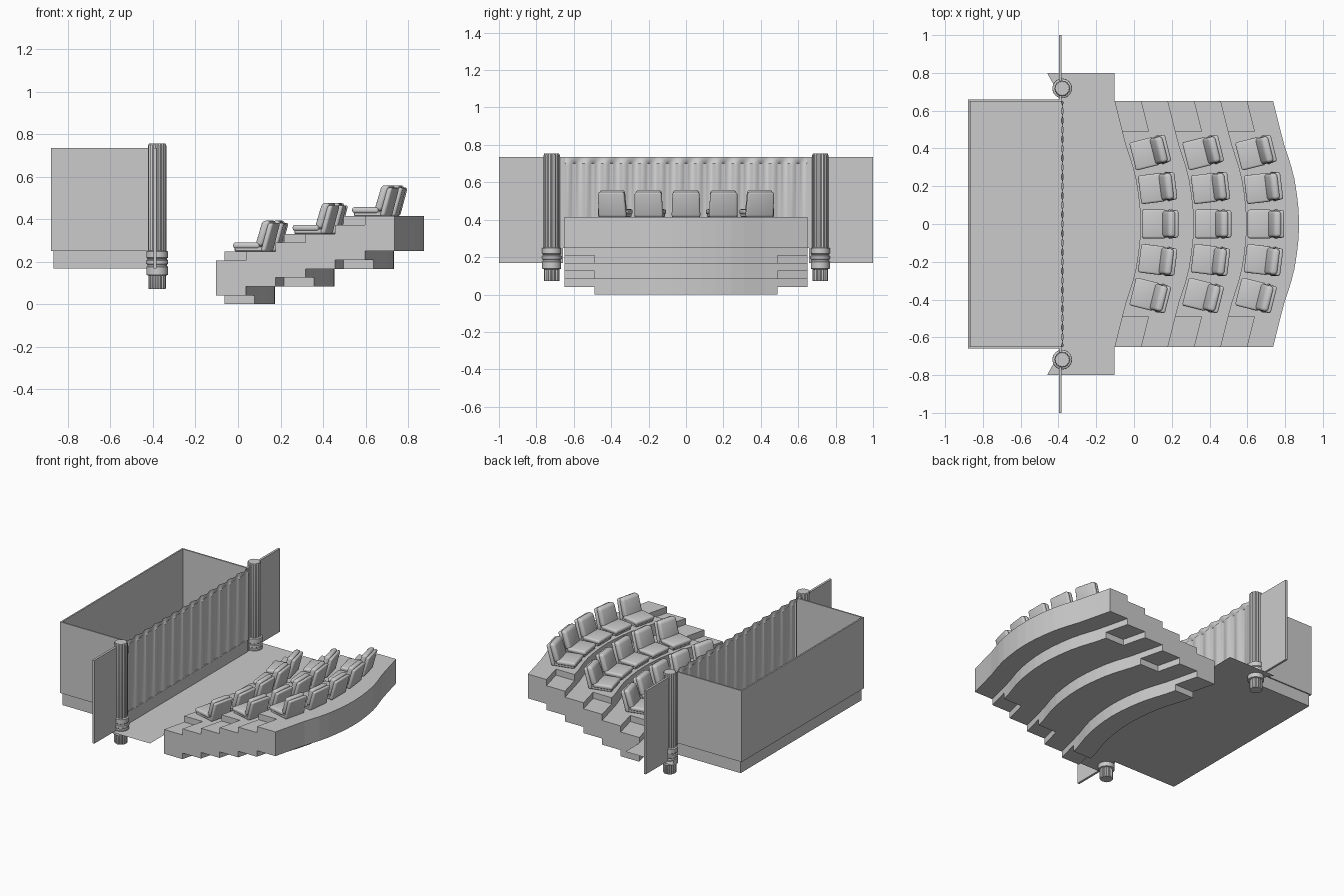
import bpy, bmesh, math
from mathutils import Matrix, Vector

if "Cube" in bpy.data.objects:
    bpy.data.objects.remove(bpy.data.objects["Cube"])


def make(name, bm, smooth=None):
    """Turn a bmesh into a named object."""
    bmesh.ops.recalc_face_normals(bm, faces=bm.faces)
    me = bpy.data.meshes.new(name)
    bm.to_mesh(me)
    bm.free()
    if smooth:
        me.shade_smooth()
        me.set_sharp_from_angle(angle=math.radians(smooth))
    ob = bpy.data.objects.new(name, me)
    bpy.context.collection.objects.link(ob)
    return ob


def add_box(bm, lo, hi, bevel=0, shear=0, taper=1, segs=3):
    """Box between two corners; shear leans the top to +x, taper narrows the top in y."""
    b = bmesh.new()
    bmesh.ops.create_cube(b, size=1)
    for v in b.verts:
        top = v.co.z > 0
        v.co = Vector([l + (c + .5) * (h - l) for c, l, h in zip(v.co, lo, hi)])
        if top:
            v.co.x += shear
            v.co.y *= taper
    if bevel:
        bmesh.ops.bevel(b, geom=b.edges[:], offset=bevel, segments=segs,
                        affect='EDGES', profile=.5, clamp_overlap=True)
    tmp = bpy.data.meshes.new("tmp")
    b.to_mesh(tmp)
    b.free()
    bm.from_mesh(tmp)
    bpy.data.meshes.remove(tmp)


def box(name, lo, hi):
    bm = bmesh.new()
    add_box(bm, lo, hi)
    return make(name, bm)


# plan curve shared by every tier: x offset against distance from the centre line
CURVE = [(0, .137), (.08, .134), (.16, .125), (.24, .112), (.31, .094),
         (.42, .058), (.49, .04), (.65, 0)]


def sweep(name, profile, ys):
    """Sweep an x-z profile along the curved plan line."""
    bm = bmesh.new()
    off = dict(CURVE)
    rings = [[bm.verts.new((x + off[abs(y)], y, z)) for x, z in profile] for y in ys]
    n = len(profile)
    for a, b in zip(rings, rings[1:]):
        for i in range(n):
            bm.faces.new((a[i], a[(i + 1) % n], b[(i + 1) % n], b[i]))
    bm.faces.new(rings[0])
    bm.faces.new(rings[-1])
    return make(name, bm)


X0, D, H = -.103, .14, .0415


def stair_profile(tops, bottoms):
    """Closed profile of six half treads with the given heights."""
    up, low = [], []
    for k in range(6):
        a, b = X0 + D * k, X0 + D * (k + 1)
        for pts, z in ((up, tops[k]), (low, bottoms[k])):
            if pts and abs(pts[-1][1] - z) < 1e-6:
                pts[-1] = (b, z)
            else:
                pts += [(a, z), (b, z)]
    return up + low[::-1]


# raked seating: wide seat tiers and half-height aisle steps at both ends
ys = [-y for y, _ in CURVE[6:0:-1]] + [y for y, _ in CURVE[:7]]
sweep("seating_tiers", stair_profile([.248 + 2 * H * (k // 2) for k in range(6)],
                                     [2 * H * ((k + 1) // 2) for k in range(6)]), ys)
aisle = stair_profile([.2065 + H * k for k in range(6)], [H * (k + 1) for k in range(6)])
for s, side in ((-1, "front"), (1, "back")):
    sweep("aisle_steps_" + side, aisle, [s * .49, s * .65])

# flat auditorium floor in front of the tiers
bm = bmesh.new()
half = [(X0 + o, y) for y, o in CURVE] + [(X0, .8), (-.46, .8), (-.38, .655)]
outline = half + [(x, -y) for x, y in half[:0:-1]]
bm.faces.new([bm.verts.new((x, y, .168)) for x, y in outline])
make("auditorium_floor", bm)

# stage platform and open-topped stage house
box("stage_platform", (-.867, -.65, .168), (-.378, .65, .25))
box("stage_back_wall", (-.88, -.658, .25), (-.87, .658, .735))
for s, side in ((-1, "front"), (1, "back")):
    y = sorted((s * .648, s * .658))
    box("stage_side_wall_" + side, (-.87, y[0], .25), (-.38, y[1], .735))
    y = sorted((s * .658, s * 1.0))
    box("proscenium_wing_" + side, (-.398, y[0], .168), (-.383, y[1], .735))

# pleated curtain whose gathered top band is out of phase with the drape
bm = bmesh.new()
N, folds = 208, 13
rows = []
for z, amp in ((.25, .007), (.70, .007), (.712, -.005), (.735, -.007)):
    rows.append([bm.verts.new((-.379 + amp * math.cos(2 * math.pi * folds * i / N),
                               -.648 + 1.296 * i / N, z)) for i in range(N + 1)])
for a, b in zip(rows, rows[1:]):
    for i in range(N):
        bm.faces.new((a[i], a[i + 1], b[i + 1], b[i]))
make("curtain", bm, 40)

# columns: fluted shaft over stacked base rings
COLUMN = [(.04, .072, 1), (.042, .078, 1), (.042, .135, 1), (.051, .138, 0), (.051, .175, 0),
          (.046, .18, 0), (.046, .186, 0), (.052, .19, 0), (.052, .206, 0), (.046, .21, 0),
          (.046, .215, 0), (.051, .219, 0), (.051, .248, 0), (.043, .252, 1),
          (.043, .745, 1), (.039, .755, 1)]
for s, side in ((-1, "front"), (1, "back")):
    bm = bmesh.new()
    sides = 32
    rings = []
    for r, z, flute in COLUMN:
        ring = []
        for i in range(sides):
            rr = r - (.004 if flute and i % 2 else 0)
            t = 2 * math.pi * i / sides
            ring.append(bm.verts.new((-.38 + rr * math.cos(t), s * .718 + rr * math.sin(t), z)))
        rings.append(ring)
    for a, b in zip(rings, rings[1:]):
        for i in range(sides):
            j = (i + 1) % sides
            bm.faces.new((a[i], a[j], b[j], b[i]))
    bm.faces.new(rings[0])
    bm.faces.new(rings[-1])
    make("column_" + side, bm, 30)

# theatre seat: base, cushion, back shell and back pad (faces -x)
bm = bmesh.new()
add_box(bm, (-.09, -.07, 0), (.055, .07, .024), .004, segs=1)
add_box(bm, (-.098, -.076, .014), (.03, .076, .042), .011)
add_box(bm, (.036, -.077, 0), (.062, .077, .134), .011, .036, .94)
add_box(bm, (.006, -.072, .024), (.046, .072, .145), .016, .036, .96)
seat = make("seat", bm, 40)
mesh = seat.data
bpy.data.objects.remove(seat)

# three curved rows of five seats
for row in range(3):
    for col, (x, y, ang) in enumerate(((.088, -.38, -14), (.127, -.192, -7), (.14, 0, 0),
                                       (.127, .192, 7), (.088, .38, 14))):
        ob = bpy.data.objects.new(f"seat_{row + 1}_{col + 1}", mesh)
        ob.location = (x + .28 * row, y, .248 + 2 * H * row)
        ob.rotation_euler.z = math.radians(ang)
        bpy.context.collection.objects.link(ob)
